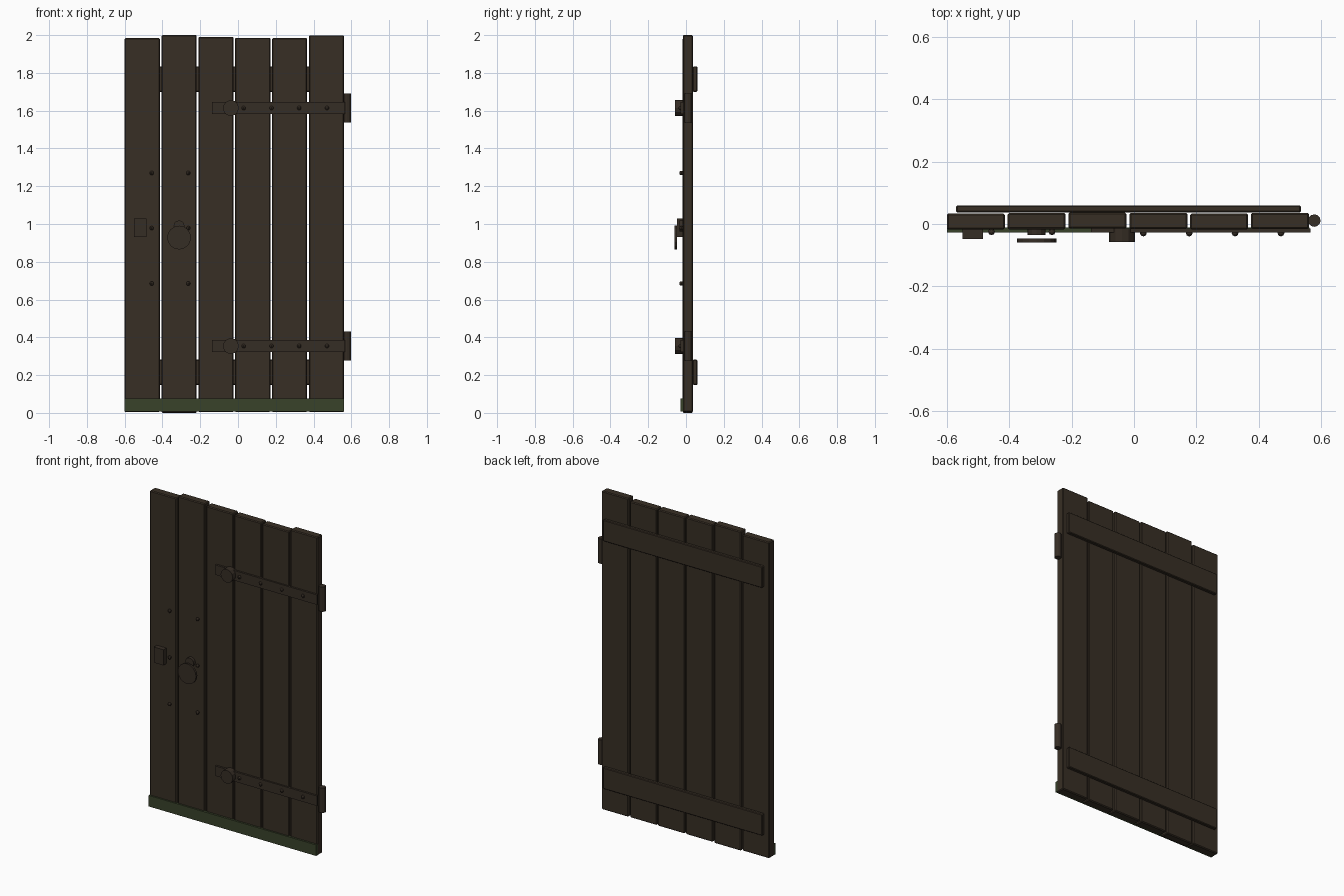
import bpy
import math

if "Cube" in bpy.data.objects:
    bpy.data.objects.remove(bpy.data.objects["Cube"], do_unlink=True)


def material(name, rgb):
    m = bpy.data.materials.new(name)
    m.use_nodes = True
    m.diffuse_color = (*rgb, 1)
    bsdf = m.node_tree.nodes["Principled BSDF"]
    bsdf.inputs["Base Color"].default_value = (*rgb, 1)
    bsdf.inputs["Roughness"].default_value = 0.9
    return m


WOOD = material("dark wood", (0.039, 0.028, 0.018))
IRON = material("rusted iron", (0.036, 0.026, 0.018))
MOSS = material("moss green", (0.040, 0.054, 0.023))


def finish(ob, name, mat, bevel=0):
    ob.name = name
    ob.data.materials.append(mat)
    if bevel:
        mod = ob.modifiers.new("worn edges", "BEVEL")
        mod.width = bevel
        mod.segments = 1
    return ob


def box(name, x, y, z, mat, bevel=0):
    """Box from (min, max) pairs along each axis."""
    bpy.ops.mesh.primitive_cube_add(size=1)
    ob = bpy.context.object
    for v in ob.data.vertices:
        v.co = [r[0] if c < 0 else r[1] for c, r in zip(v.co, (x, y, z))]
    return finish(ob, name, mat, bevel)


def disc(name, x, z, radius, y, mat, sides=16):
    """Cylinder facing the front, spanning the y pair."""
    bpy.ops.mesh.primitive_cylinder_add(
        vertices=sides, radius=radius, depth=y[1] - y[0],
        location=(x, sum(y) / 2, z), rotation=(math.pi / 2, 0, 0))
    return finish(bpy.context.object, name, mat)


def stud(name, x, y, z):
    bpy.ops.mesh.primitive_uv_sphere_add(
        segments=8, ring_count=6, radius=0.011, location=(x, y, z))
    return finish(bpy.context.object, name, IRON)


# Upright planks with uneven tops
tops = [1.984, 2.0, 1.99, 1.986, 1.984, 1.999]
shifts = [0, 0.001, 0.003, 0.002, 0, 0.002]
for i, (top, dy) in enumerate(zip(tops, shifts)):
    cx = -0.507 + 0.195 * i
    bottom = 0 if i == 1 else 0.004
    box(f"plank_{i + 1}", (cx - 0.093, cx + 0.093), (-0.018 + dy, 0.034 + dy),
        (bottom, top), WOOD, 0.005)

# Cross battens on the back
for name, z in (("lower", 0.215), ("upper", 1.767)):
    box(f"{name}_batten", (-0.57, 0.535), (0.037, 0.06),
        (z - 0.067, z + 0.067), WOOD, 0.004)

# Mossy strip at the foot
box("moss_strip", (-0.6, 0.562), (-0.028, -0.012), (0.008, 0.077), MOSS)

# Strap hinges with round boss, barrel and studs
for name, z in (("lower", 0.354), ("upper", 1.614)):
    box(f"{name}_strap", (-0.138, 0.566), (-0.028, -0.014), (z - 0.031, z + 0.031), IRON)
    disc(f"{name}_strap_boss", -0.038, z, 0.042, (-0.058, -0.014), IRON, 12)
    bpy.ops.mesh.primitive_cylinder_add(
        vertices=12, radius=0.02, depth=0.155, location=(0.578, 0.011, z))
    finish(bpy.context.object, f"{name}_hinge_barrel", IRON)
    for i in range(4):
        stud(f"{name}_strap_stud_{i + 1}", 0.03 + 0.147 * i, -0.029, z)

# Door studs beside the latch
for x in (-0.457, -0.263):
    for z in (0.685, 0.978, 1.27):
        stud("door_stud", x, -0.025, z)

# Latch box, handle mount and handle plate
box("latch_box", (-0.55, -0.484), (-0.048, -0.014), (0.93, 1.028), IRON)
disc("handle_mount", -0.312, 0.99, 0.029, (-0.035, -0.014), IRON, 12)
disc("handle_plate", -0.312, 0.928, 0.063, (-0.06, -0.047), IRON, 16)
